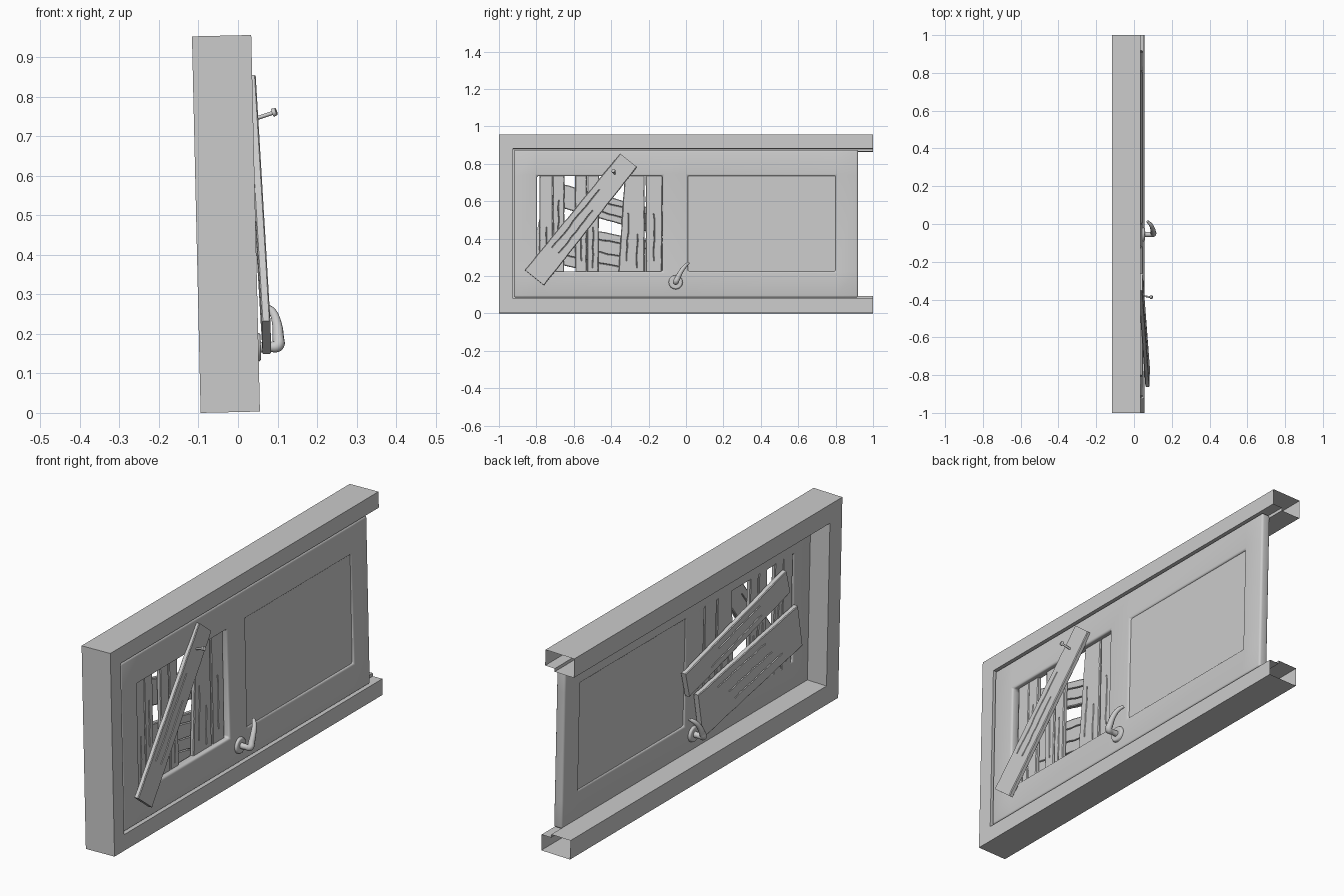
import bpy, bmesh, math, random
from mathutils import Matrix, Vector

if "Cube" in bpy.data.objects:
    bpy.data.objects.remove(bpy.data.objects["Cube"])

random.seed(4)
# Local axes: x = depth (back 0, front 0.15), y = along the door, z = height; whole model leans back a little
LEAN = Matrix.Translation((-0.0945, 0, 0)) @ Matrix.Rotation(-0.0231, 4, 'Y')
H = 0.953
MID = 0.1225  # middle plane of the door leaf


def smooth(ob, angle=30):
    bpy.ops.object.select_all(action='DESELECT')
    bpy.context.view_layer.objects.active = ob
    ob.select_set(True)
    bpy.ops.object.shade_smooth_by_angle(angle=math.radians(angle))


def add(name, bm, bevel=0, segs=3, solid=0):
    bmesh.ops.recalc_face_normals(bm, faces=bm.faces)
    me = bpy.data.meshes.new(name)
    bm.to_mesh(me)
    bm.free()
    ob = bpy.data.objects.new(name, me)
    bpy.context.collection.objects.link(ob)
    ob.matrix_world = LEAN
    if solid:
        m = ob.modifiers.new("Thickness", 'SOLIDIFY')
        m.thickness, m.offset = solid, 0
    if bevel:
        m = ob.modifiers.new("Bevel", 'BEVEL')
        m.width, m.segments, m.limit_method = bevel, segs, 'ANGLE'
    return ob


def loft(bm, rings, closed=True, caps=True):
    vs = [[bm.verts.new(p) for p in r] for r in rings]
    n = len(vs[0])
    for a, b in zip(vs, vs[1:]):
        for i in range(n if closed else n - 1):
            j = (i + 1) % n
            bm.faces.new((a[i], a[j], b[j], b[i]))
    if caps:
        bm.faces.new(vs[0])
        bm.faces.new(vs[-1])


# Door frame: rebated profile swept round three sides, hollow at the open end
profile = [(0, 0), (0, 0.15), (0.075, 0.15), (0.075, 0.10), (0.09, 0.10), (0.09, 0)]
bm = bmesh.new()
loft(bm, [[(d, 1, o) for o, d in profile],
          [(d, o - 1, o) for o, d in profile],
          [(d, o - 1, H - o) for o, d in profile],
          [(d, 1, H - o) for o, d in profile]], caps=False)
add("door_frame", bm)

# Door leaf: grid with two window cells left open
ys = [-0.92, -0.797, -0.125, 0.01, 0.80, 0.92]
zs = [0.082, 0.222, 0.732, 0.872]
bm = bmesh.new()
v = [[bm.verts.new((MID, y, z)) for z in zs] for y in ys]
for i in range(5):
    for j in range(3):
        if (i, j) not in ((1, 1), (3, 1)):
            bm.faces.new((v[i][j], v[i + 1][j], v[i + 1][j + 1], v[i][j + 1]))
leaf = add("door_leaf", bm, bevel=0.01, solid=0.045)
smooth(leaf, 40)

# Recessed solid panel
bm = bmesh.new()
bmesh.ops.create_cube(bm, size=1, matrix=Matrix.Translation((MID, 0.405, 0.477))
                      @ Matrix.Diagonal((0.027, 0.80, 0.52, 1)))
add("door_panel", bm)


def plank(name, a, b, wa, wb, t, cracks=(0.3, 0.7)):
    """Rough board between centre points a and b, with split grain grooves."""
    a, b = Vector(a), Vector(b)
    along = (b - a).normalized()
    side = along.cross(Vector((1, 0, 0))).normalized()
    out = side.cross(along).normalized()
    if out.x < 0:
        out = -out
    n = max(8, int((b - a).length / 0.035))
    spans = []
    for c in cracks:
        s = random.randint(0, n // 3)
        spans.append((c, s, s + random.randint(n // 3, n // 2)))
    rings = []
    for k in range(n + 1):
        f = k / n
        w = wa + (wb - wa) * f
        p = a + (b - a) * f
        e0, e1 = random.uniform(0, 0.0025), random.uniform(0, 0.0025)
        cols = [(-w / 2 + e0, 0.003), (-w / 2 + e0 + 0.004, 0)]
        for c, s0, s1 in spans:
            u = (c - 0.5) * w + random.uniform(-0.003, 0.003)
            g = 0.007 if s0 < k < s1 else 0
            cols += [(u - 0.003, 0), (u, g), (u + 0.003, 0)]
        cols += [(w / 2 - e1 - 0.004, 0), (w / 2 - e1, 0.003)]
        rings.append([p + side * u + out * (t / 2 - g) for u, g in cols]
                     + [p + side * u - out * (t / 2 - g) for u, g in reversed(cols)])
    bm = bmesh.new()
    loft(bm, rings)
    smooth(add(name, bm), 25)


# Upright boards in the broken window: y bottom, y top, width bottom, width top
uprights = [(-0.748, -0.748, 0.075, 0.073), (-0.68, -0.682, 0.06, 0.066),
            (-0.562, -0.562, 0.062, 0.066), (-0.498, -0.496, 0.062, 0.066),
            (-0.292, -0.274, 0.142, 0.108), (-0.172, -0.17, 0.088, 0.094)]
for i, (y0, y1, w0, w1) in enumerate(uprights):
    cr = (0.3, 0.7) if w0 > 0.1 else (0.5,)
    plank(f"upright_board_{i + 1}", (0.11, y0, 0.205), (0.11, y1, 0.75), w0, w1, 0.02, cr)

# Slanted boards nailed across the back
plank("back_board_lower", (0.084, -0.07, 0.245), (0.084, -0.806, 0.395), 0.23, 0.215, 0.024, (0.25, 0.5, 0.8))
plank("back_board_upper", (0.084, 0.034, 0.433), (0.084, -0.71, 0.64), 0.13, 0.125, 0.024)

# Loose slanted board on the front
plank("front_board", (0.171, -0.81, 0.187), (0.148, -0.307, 0.815), 0.135, 0.118, 0.022, (0.3, 0.65))


def disc(name, a, b, r0, r1, bevel=0.0, sides=24):
    a, b = Vector(a), Vector(b)
    rot = (b - a).to_track_quat('Z', 'Y').to_matrix().to_4x4()
    bm = bmesh.new()
    bmesh.ops.create_cone(bm, cap_ends=True, segments=sides, radius1=r0, radius2=r1,
                          depth=(b - a).length, matrix=Matrix.Translation((a + b) / 2) @ rot)
    smooth(add(name, bm, bevel), 40)


# Bent-out nail in the front board
disc("nail_shank", (0.145, -0.378, 0.738), (0.204, -0.388, 0.756), 0.005, 0.005, sides=10)
disc("nail_head", (0.2, -0.387, 0.755), (0.209, -0.389, 0.758), 0.011, 0.009, sides=12)

# Lever handles on both faces
lever = [(0.15, -0.055, 0.163, 1.0), (0.180, -0.055, 0.163, 0.9), (0.198, -0.054, 0.165, 1.1),
         (0.2005, -0.043, 0.188, 1.0), (0.198, -0.025, 0.222, 0.85), (0.188, -0.003, 0.251, 0.7),
         (0.172, 0.014, 0.266, 0.5)]
for label, sgn in (("front", 1), ("back", -1)):
    def fx(d):
        return MID + sgn * (d - MID)
    disc(f"{label}_handle_rose", (fx(0.143), -0.055, 0.163), (fx(0.156), -0.055, 0.163), 0.039, 0.034, 0.004)
    cu = bpy.data.curves.new(f"{label}_handle_lever", 'CURVE')
    cu.dimensions, cu.bevel_depth, cu.bevel_resolution = '3D', 0.0145, 3
    cu.use_fill_caps, cu.resolution_u = True, 6
    sp = cu.splines.new('BEZIER')
    sp.bezier_points.add(len(lever) - 1)
    for bp, (d, y, z, r) in zip(sp.bezier_points, lever):
        bp.co, bp.radius = (fx(d), y, z), r
        bp.handle_left_type = bp.handle_right_type = 'AUTO'
    ob = bpy.data.objects.new(cu.name, cu)
    bpy.context.collection.objects.link(ob)
    ob.matrix_world = LEAN
    bpy.ops.object.select_all(action='DESELECT')
    bpy.context.view_layer.objects.active = ob
    ob.select_set(True)
    bpy.ops.object.convert(target='MESH')
    smooth(bpy.context.object, 50)
